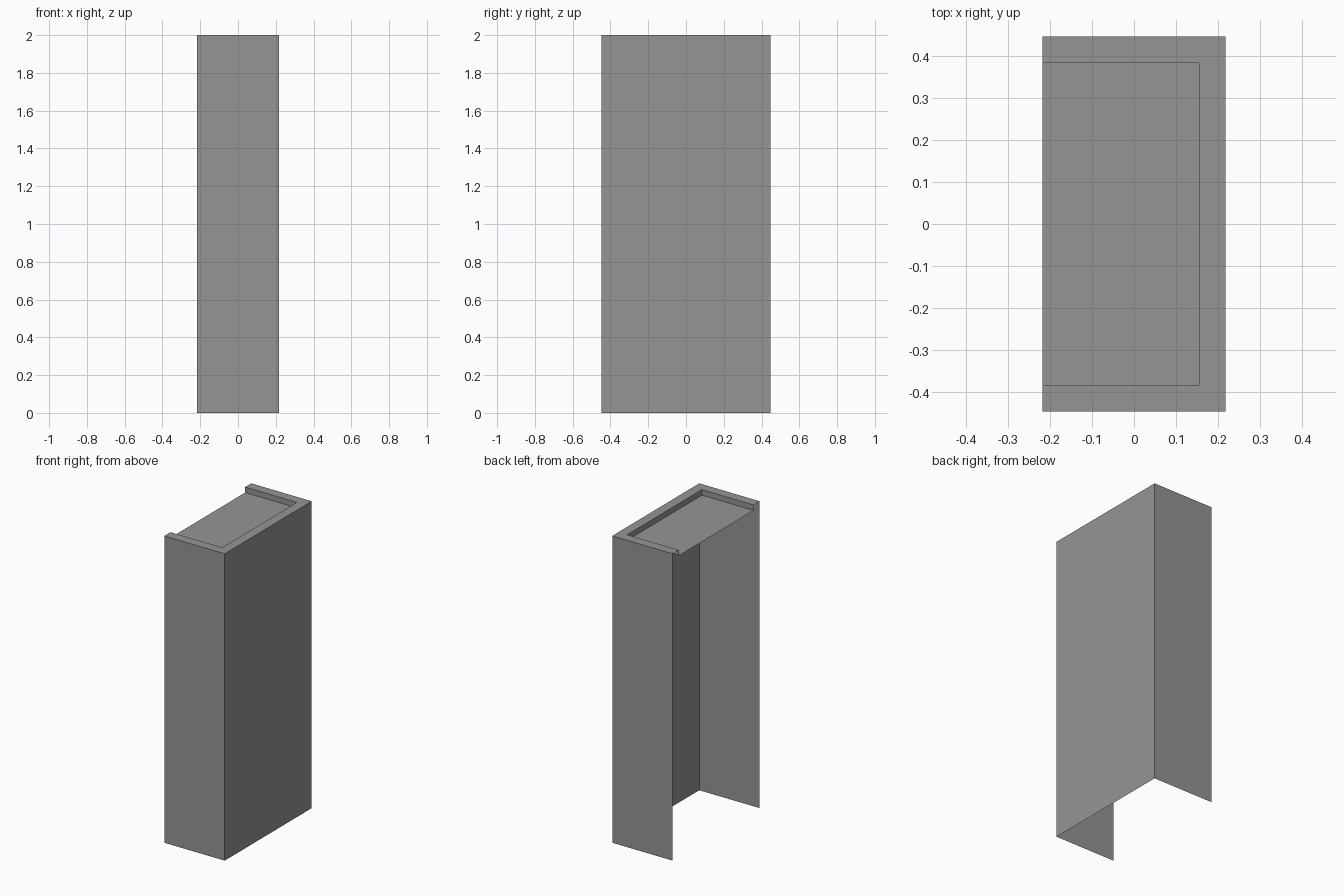
import bpy
import bmesh

cube = bpy.data.objects.get("Cube")
if cube:
    bpy.data.objects.remove(cube, do_unlink=True)

HALF_X, HALF_Y, HEIGHT = 0.218, 0.448, 2.0
LIP, RECESS = 0.063, 0.036

grey = bpy.data.materials.new("plain grey")
grey.use_nodes = True
colour = (0.3, 0.3, 0.3, 1)
grey.diffuse_color = colour
grey.node_tree.nodes["Principled BSDF"].inputs["Base Color"].default_value = colour


def u_path(inset, z):
    """Three-sided outline, open towards -x."""
    x, y = HALF_X - inset, HALF_Y - inset
    return [(-HALF_X, -y, z), (x, -y, z), (x, y, z), (-HALF_X, y, z)]


def make_part(name, paths, fill_last=False):
    """Skin a run of outlines with flat faces, optionally closing the last."""
    bm = bmesh.new()
    rows = [[bm.verts.new(p) for p in path] for path in paths]
    for low, high in zip(rows, rows[1:]):
        for i in range(len(low) - 1):
            bm.faces.new((low[i], low[i + 1], high[i + 1], high[i]))
    if fill_last:
        bm.faces.new(rows[-1])
    mesh = bpy.data.meshes.new(name)
    bm.to_mesh(mesh)
    bm.free()
    mesh.materials.append(grey)
    obj = bpy.data.objects.new(name, mesh)
    bpy.context.collection.objects.link(obj)
    return obj


# Thin three-sided casing, open at the bottom and on one side
make_part("casing_walls", [u_path(0, 0), u_path(0, HEIGHT)])

# Flat rim, short inner drop and sunken top panel
make_part("recessed_top",
          [u_path(0, HEIGHT), u_path(LIP, HEIGHT), u_path(LIP, HEIGHT - RECESS)],
          fill_last=True)
